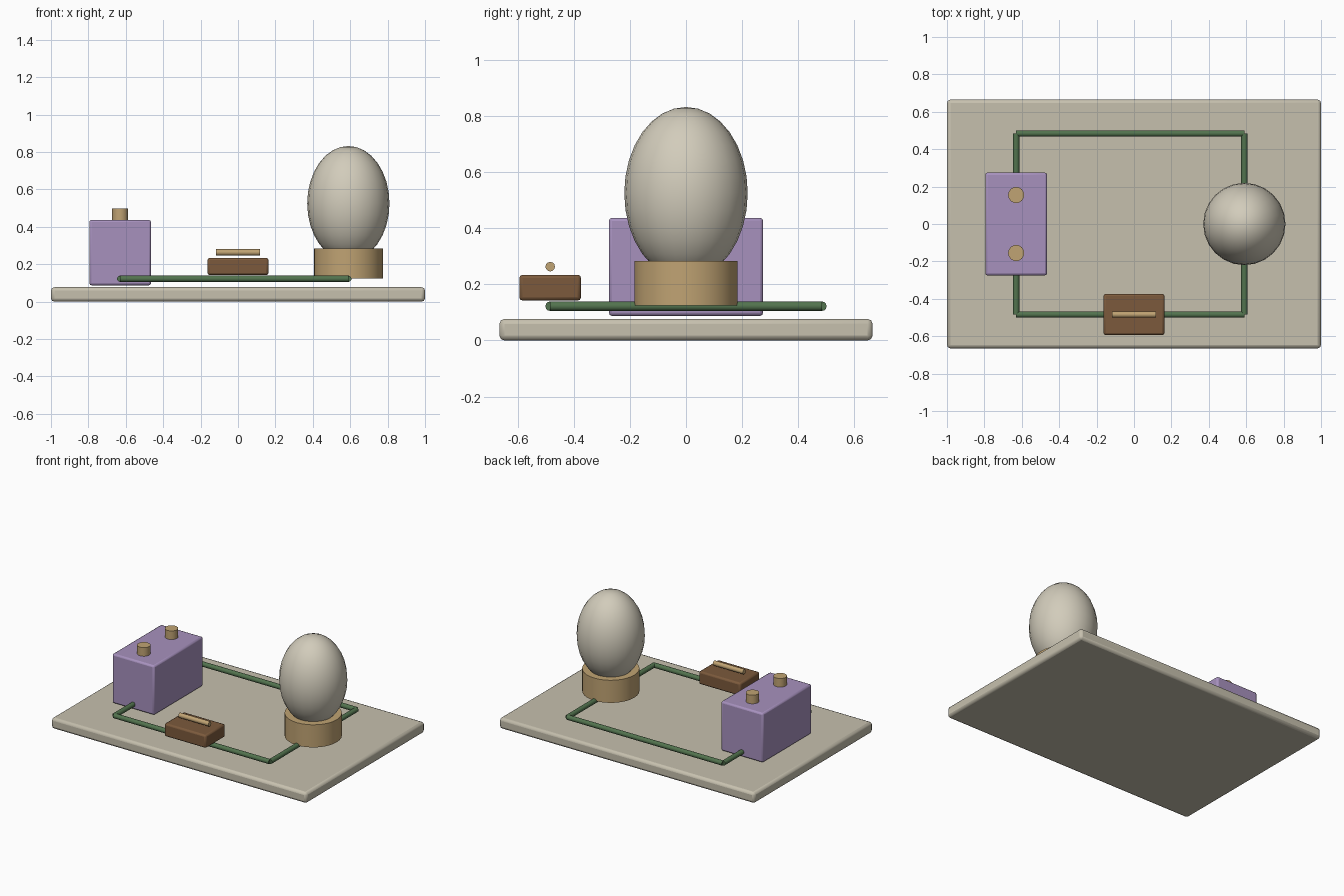
import bpy, math

if "Cube" in bpy.data.objects:
    bpy.data.objects.remove(bpy.data.objects["Cube"])


def material(name, r, g, b):
    m = bpy.data.materials.new(name)
    lin = [((c / 255 + 0.055) / 1.055) ** 2.4 for c in (r, g, b)]
    m.diffuse_color = (*lin, 1)
    m.use_nodes = True
    m.node_tree.nodes["Principled BSDF"].inputs["Base Color"].default_value = m.diffuse_color
    return m


STONE = material("pale stone", 198, 192, 174)
GLASS = material("warm glass", 210, 204, 187)
PURPLE = material("purple", 167, 145, 190)
BROWN = material("brown", 124, 90, 60)
TAN = material("tan brass", 192, 163, 115)
GREEN = material("green", 82, 115, 78)


def finish(name, mat, angle=35):
    ob = bpy.context.object
    ob.name = name
    ob.data.materials.append(mat)
    bpy.ops.object.shade_smooth_by_angle(angle=math.radians(angle))
    return ob


def box(name, center, size, bevel, mat):
    bpy.ops.mesh.primitive_cube_add(size=1, location=center)
    bpy.context.object.scale = size
    bpy.ops.object.transform_apply(location=False, rotation=False, scale=True)
    ob = finish(name, mat)
    mod = ob.modifiers.new("rounded edges", 'BEVEL')
    mod.width = bevel
    mod.segments = 2
    return ob


def rod(name, center, radius, length, mat, axis='Z', sides=24):
    rot = {'X': (0, math.pi / 2, 0), 'Y': (math.pi / 2, 0, 0), 'Z': (0, 0, 0)}[axis]
    bpy.ops.mesh.primitive_cylinder_add(vertices=sides, radius=radius, depth=length,
                                        location=center, rotation=rot)
    return finish(name, mat)


# Base board
box("board", (0, 0, 0.0385), (2, 1.33, 0.077), 0.018, STONE)

# Battery with two terminals
box("battery", (-0.63, 0, 0.262), (0.33, 0.55, 0.35), 0.012, PURPLE)
for side, y in (("front", -0.155), ("back", 0.155)):
    rod("terminal_" + side, (-0.63, y, 0.467), 0.043, 0.062, TAN)

# Wire loop
WX0, WX1, WY, WZ, WR = -0.63, 0.59, 0.484, 0.122, 0.017
for side, s in (("front", -1), ("back", 1)):
    rod("long_wire_" + side, ((WX0 + WX1) / 2, s * WY, WZ), WR, WX1 - WX0, GREEN, 'X', 12)
    for end, x in (("battery", WX0), ("bulb", WX1)):
        rod(f"{end}_wire_{side}", (x, s * WY / 2, WZ), WR, WY, GREEN, 'Y', 12)

# Switch with a sliding bar
box("switch", (0, -0.484, 0.188), (0.326, 0.22, 0.092), 0.012, BROWN)
rod("switch_bar", (0, -0.484, 0.263), 0.017, 0.235, TAN, 'X', 12)

# Bulb in its socket
rod("socket", (WX1, 0, 0.204), 0.184, 0.16, TAN, 'Z', 32)
bpy.ops.mesh.primitive_uv_sphere_add(segments=24, ring_count=16, radius=1,
                                     location=(WX1, 0, 0.525))
bpy.context.object.scale = (0.22, 0.22, 0.307)
bpy.ops.object.transform_apply(location=False, rotation=False, scale=True)
finish("bulb", GLASS, 60)
